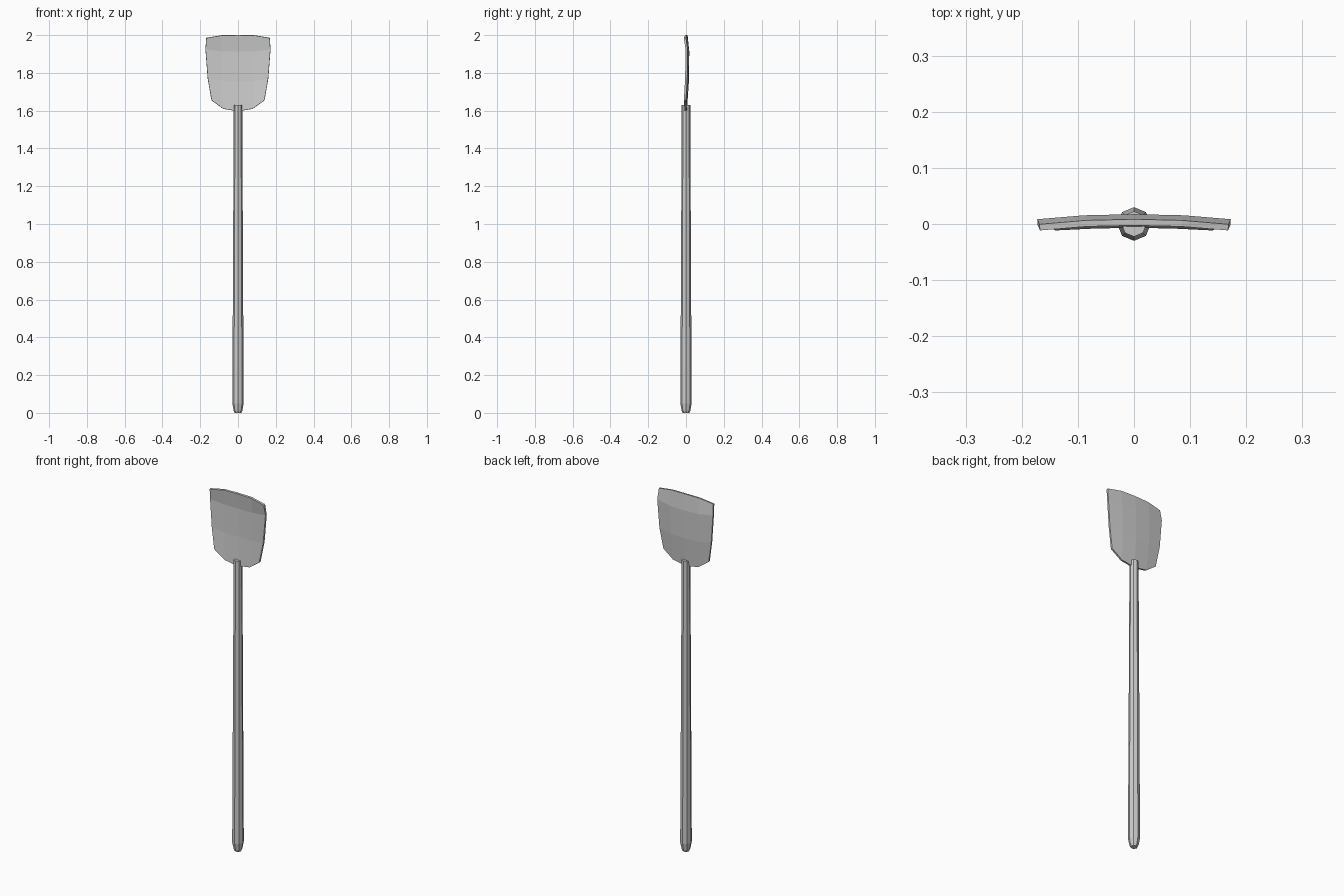
import bpy, bmesh, math

if "Cube" in bpy.data.objects:
    bpy.data.objects.remove(bpy.data.objects["Cube"])


def make_object(name, bm):
    bmesh.ops.recalc_face_normals(bm, faces=bm.faces)
    mesh = bpy.data.meshes.new(name)
    bm.to_mesh(mesh)
    bm.free()
    obj = bpy.data.objects.new(name, mesh)
    bpy.context.collection.objects.link(obj)
    return obj


# Handle: tapered eight-sided shaft with a chamfered butt
bm = bmesh.new()
rings = []
for z, r in [(0.0, 0.018), (0.012, 0.023), (0.05, 0.030), (1.63, 0.0225)]:
    rings.append([bm.verts.new((r * math.sin(i * math.pi / 4),
                                r * math.cos(i * math.pi / 4), z)) for i in range(8)])
for a, b in zip(rings, rings[1:]):
    for i in range(8):
        j = (i + 1) % 8
        bm.faces.new((a[i], a[j], b[j], b[i]))
bm.faces.new(rings[0])
bm.faces.new(rings[-1])
make_object("handle", bm)

# Blade: curved sheet; each row gives (x, y, z) at the centre, middle and edge
rows = [
    [(0, -0.001, 1.597), (0.078, -0.003, 1.61), (0.14, -0.006, 1.655)],
    [(0, 0.010, 1.755), (0.085, 0.007, 1.757), (0.160, 0.001, 1.77)],
    [(0, 0.012, 1.912), (0.088, 0.010, 1.914), (0.172, 0.003, 1.925)],
    [(0, 0.003, 2.0), (0.085, 0.001, 1.999), (0.168, -0.006, 1.985)],
]
bm = bmesh.new()
grid = []
for row in rows:
    full = [(-x, y, z) for x, y, z in row[:0:-1]] + row
    grid.append([bm.verts.new(p) for p in full])
for a, b in zip(grid, grid[1:]):
    for i in range(4):
        bm.faces.new((a[i], a[i + 1], b[i + 1], b[i]))
blade = make_object("blade", bm)
solid = blade.modifiers.new("thickness", 'SOLIDIFY')
solid.thickness = 0.011
solid.offset = 0
